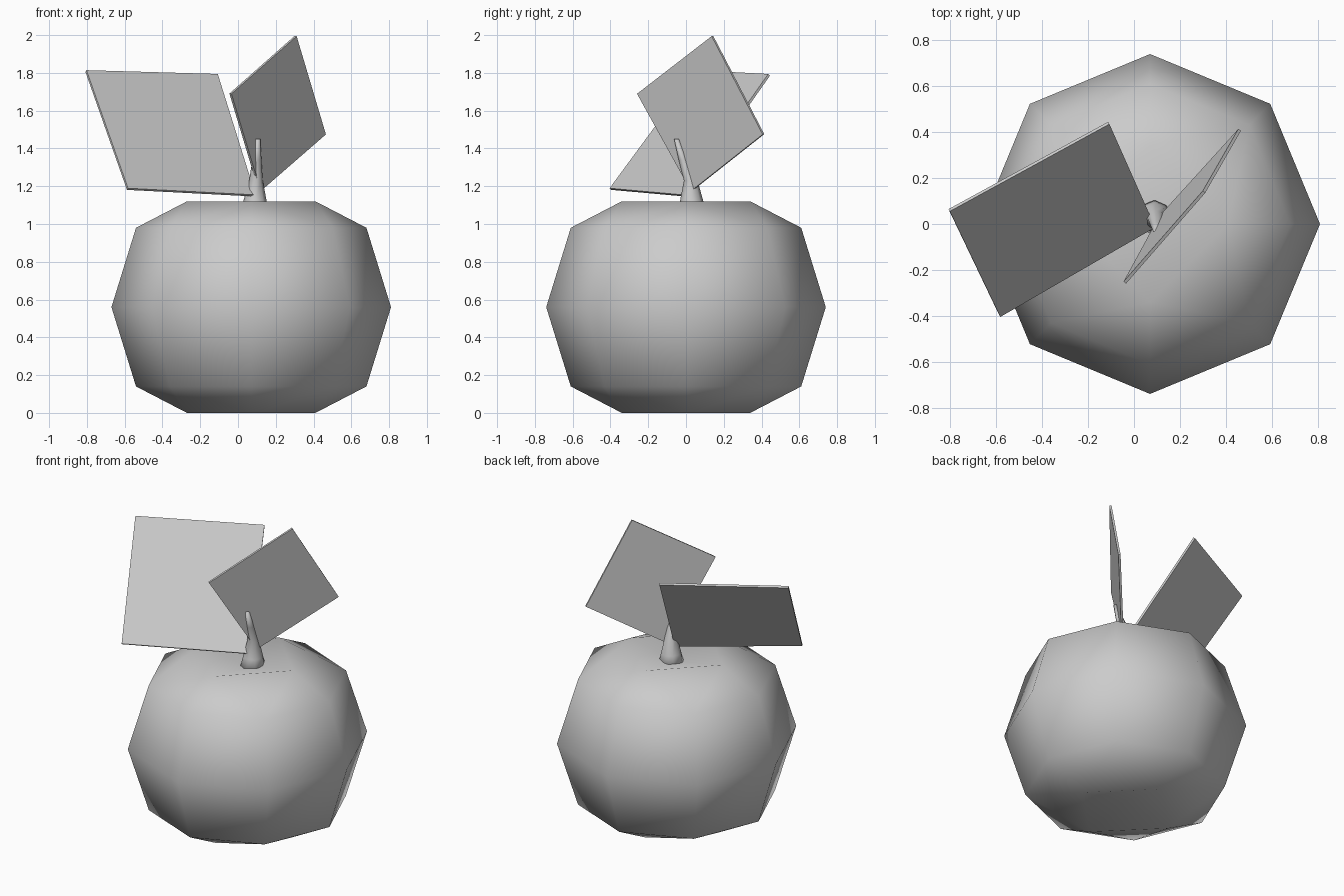
import bpy
import bmesh
from math import cos, sin, pi
from mathutils import Vector

cube = bpy.data.objects.get("Cube")
if cube:
    bpy.data.objects.remove(cube, do_unlink=True)

# Single plain material
grey = bpy.data.materials.new("plain_grey")
grey.use_nodes = True
colour = (0.6, 0.6, 0.6, 1)
grey.diffuse_color = colour
grey.node_tree.nodes["Principled BSDF"].inputs["Base Color"].default_value = colour


def finish(name, bm, smooth):
    bmesh.ops.recalc_face_normals(bm, faces=bm.faces)
    for face in bm.faces:
        face.smooth = smooth
    mesh = bpy.data.meshes.new(name)
    bm.to_mesh(mesh)
    bm.free()
    mesh.materials.append(grey)
    obj = bpy.data.objects.new(name, mesh)
    bpy.context.collection.objects.link(obj)
    return obj


def ring(bm, centre, radius, count):
    c = Vector(centre)
    return [bm.verts.new(c + Vector((cos(a), sin(a), 0)) * radius)
            for a in (2 * pi * i / count for i in range(count))]


def bridge(bm, low, high):
    n = len(low)
    for i in range(n):
        j = (i + 1) % n
        bm.faces.new((low[i], low[j], high[j], high[i]))


# Fruit body: eight-sided belly, four-cornered rims with shallow dents
def make_body():
    bm = bmesh.new()
    x = 0.07
    belly = [ring(bm, (x, 0, z), r, 8)
             for z, r in ((0.14, 0.61), (0.56, 0.74), (0.98, 0.61))]
    bridge(bm, belly[0], belly[1])
    bridge(bm, belly[1], belly[2])
    for outer, rim_z, dent_z in ((belly[0], 0, 0.07), (belly[2], 1.12, 1.05)):
        rim = ring(bm, (x, 0, rim_z), 0.34, 4)
        dent = bm.verts.new((x, 0, dent_z))
        for i in range(4):
            a, b = rim[i], rim[(i + 1) % 4]
            start, corner, end = (outer[(2 * i + k) % 8] for k in range(3))
            bm.faces.new((start, corner, a))
            bm.faces.new((corner, end, b))
            bm.faces.new((corner, b, a))
            bm.faces.new((a, b, dent))
    return finish("fruit_body", bm, True)


# Stem: tapering rings that bend towards the front
def make_stem():
    bm = bmesh.new()
    path = (((0.09, 0.03, 1.03), 0.085), ((0.09, 0.03, 1.12), 0.062),
            ((0.095, 0.025, 1.23), 0.036), ((0.1, -0.015, 1.34), 0.024),
            ((0.105, -0.05, 1.45), 0.013))
    rings = [ring(bm, c, r, 8) for c, r in path]
    for low, high in zip(rings, rings[1:]):
        bridge(bm, low, high)
    bm.faces.new(rings[0])
    bm.faces.new(rings[-1])
    return finish("stem", bm, True)


# Leaf: thin square plate
def make_leaf(name, corners, thickness=0.014):
    bm = bmesh.new()
    pts = [Vector(c) for c in corners]
    offset = (pts[2] - pts[0]).cross(pts[3] - pts[1]).normalized() * thickness / 2
    back = [bm.verts.new(p - offset) for p in pts]
    front = [bm.verts.new(p + offset) for p in pts]
    bridge(bm, back, front)
    bm.faces.new(back)
    bm.faces.new(front)
    return finish(name, bm, False)


make_body()
make_stem()
make_leaf("right_leaf", ((-0.805, 0.06, 1.81), (-0.11, 0.44, 1.79),
                         (0.09, -0.01, 1.15), (-0.585, -0.40, 1.185)))
make_leaf("left_leaf", ((0.305, 0.14, 1.995), (-0.04, -0.255, 1.69),
                        (0.115, 0.03, 1.175), (0.46, 0.41, 1.475)))
